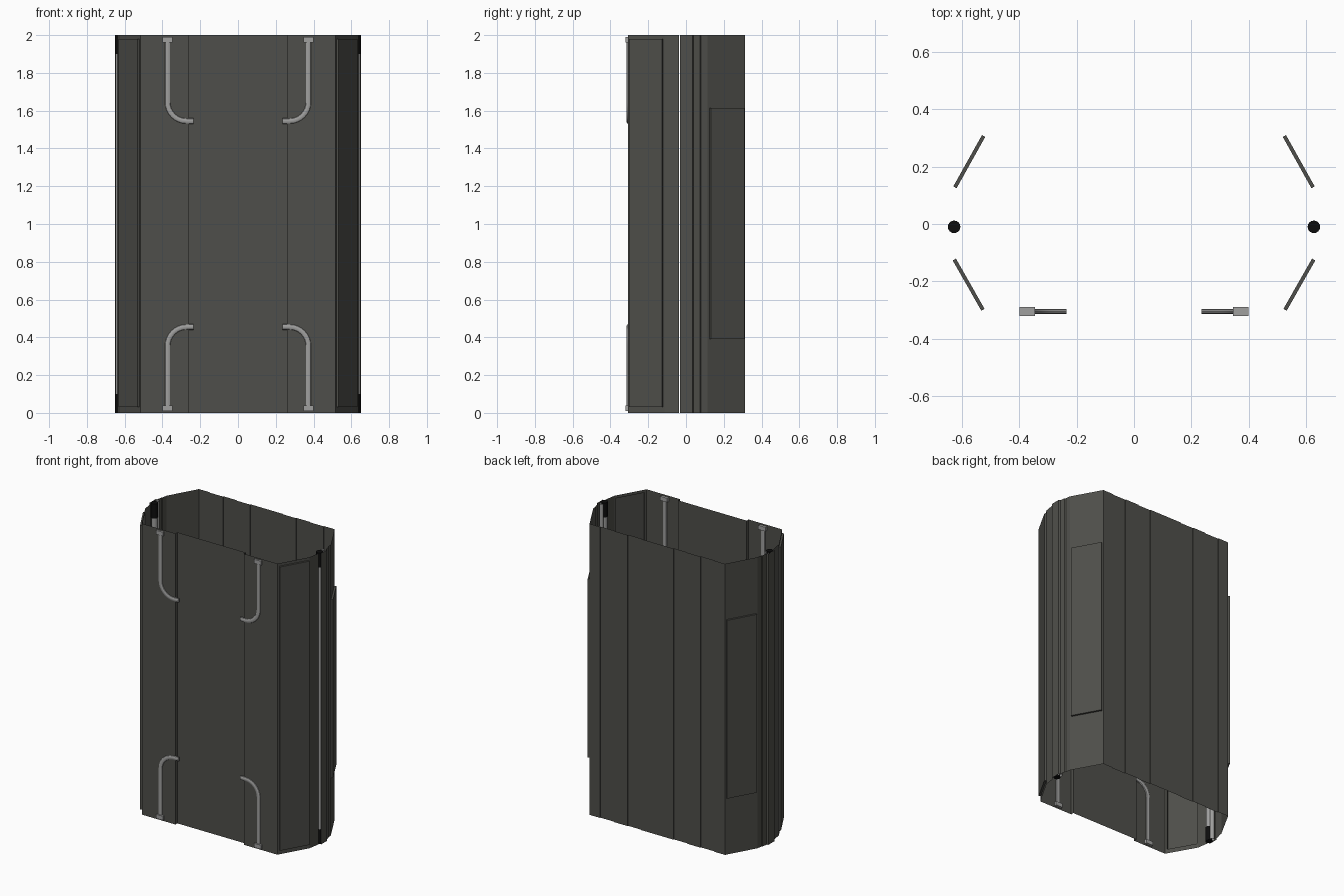
import bpy, bmesh, math
from mathutils import Vector

if "Cube" in bpy.data.objects:
    bpy.data.objects.remove(bpy.data.objects["Cube"])


def material(name, rgb):
    m = bpy.data.materials.new(name)
    m.diffuse_color = (*rgb, 1)
    m.use_nodes = True
    m.node_tree.nodes["Principled BSDF"].inputs["Base Color"].default_value = m.diffuse_color
    return m


WALL = material("dark olive grey", (0.078, 0.078, 0.069))
METAL = material("light metal grey", (0.35, 0.35, 0.345))
BLACK = material("black", (0.004, 0.004, 0.004))
H = 2.0


def finish(bm, name, mat, smooth=False):
    me = bpy.data.meshes.new(name)
    bm.to_mesh(me)
    bm.free()
    me.materials.append(mat)
    ob = bpy.data.objects.new(name, me)
    bpy.context.collection.objects.link(ob)
    if smooth:
        bpy.context.view_layer.objects.active = ob
        ob.select_set(True)
        bpy.ops.object.shade_smooth_by_angle()
        ob.select_set(False)
    return ob


def sheet(name, pts, z0=0.0, z1=H):
    """Thin vertical wall following a plan outline."""
    bm = bmesh.new()
    low = [bm.verts.new((x, y, z0)) for x, y in pts]
    top = [bm.verts.new((x, y, z1)) for x, y in pts]
    for i in range(len(pts) - 1):
        bm.faces.new((low[i], low[i + 1], top[i + 1], top[i]))
    return finish(bm, name, WALL)


def pushed_panel(name, p, q, t0, t1, z0, z1, depth):
    """Wall with a rectangular panel pushed outward."""
    p, q = Vector((*p, 0)), Vector((*q, 0))
    mid = (p + q) / 2
    n = Vector((q.y - p.y, p.x - q.x, 0)).normalized()
    if n.dot(mid) < 0:
        n = -n
    bm = bmesh.new()

    def ring(a, b, lo, hi, off):
        out = []
        for t, z in ((a, lo), (b, lo), (b, hi), (a, hi)):
            out.append(bm.verts.new(p.lerp(q, t) + n * off + Vector((0, 0, z))))
        return out
    rings = [ring(0, 1, 0, H, 0), ring(t0, t1, z0, z1, 0), ring(t0, t1, z0, z1, depth)]
    for a, b in zip(rings, rings[1:]):
        for i in range(4):
            j = (i + 1) % 4
            bm.faces.new((a[i], a[j], b[j], b[i]))
    bm.faces.new(rings[-1])
    bmesh.ops.recalc_face_normals(bm, faces=bm.faces)
    return finish(bm, name, WALL)


def cylinder(name, x, y, r, z0, z1, mat, caps=True):
    bm = bmesh.new()
    bmesh.ops.create_cone(bm, cap_ends=caps, segments=16, radius1=r, radius2=r, depth=z1 - z0)
    bmesh.ops.translate(bm, verts=bm.verts, vec=(x, y, (z0 + z1) / 2))
    return finish(bm, name, mat, True)


def box(name, lo, hi, mat):
    bm = bmesh.new()
    bmesh.ops.create_cube(bm, size=1)
    lo, hi = Vector(lo), Vector(hi)
    bmesh.ops.scale(bm, verts=bm.verts, vec=hi - lo)
    bmesh.ops.translate(bm, verts=bm.verts, vec=(lo + hi) / 2)
    return finish(bm, name, mat)


def sweep(name, path, y, w, d, mat):
    """Oval tube along an x/z path."""
    bm = bmesh.new()
    rings = []
    for i, pt in enumerate(path):
        tan = (path[min(i + 1, len(path) - 1)] - path[max(i - 1, 0)]).normalized()
        side = Vector((-tan.y, tan.x))
        ring = []
        for k in range(10):
            a = math.tau * k / 10
            c = pt + side * math.cos(a) * w
            ring.append(bm.verts.new((c.x, y + math.sin(a) * d, c.y)))
        rings.append(ring)
    for a, b in zip(rings, rings[1:]):
        for k in range(10):
            j = (k + 1) % 10
            bm.faces.new((a[k], a[j], b[j], b[k]))
    bm.faces.new(rings[0])
    bm.faces.new(rings[-1])
    bmesh.ops.recalc_face_normals(bm, faces=bm.faces)
    return finish(bm, name, mat, True)


# back wall of shallow stepped planks
edges = [-0.515, -0.435, -0.33, -0.225, -0.125, 0.125, 0.225, 0.33, 0.435, 0.515]
back = []
for i in range(9):
    y = 0.312 if i % 2 == 0 else 0.307
    back += [(edges[i], y), (edges[i + 1], y)]
sheet("back_wall", back[::-1])

# front wall with the middle set back
sheet("front_wall", [(-0.515, -0.308), (-0.26, -0.308), (-0.26, -0.287),
                     (0.26, -0.287), (0.26, -0.308), (0.515, -0.308)])

for s, side in ((1, "right"), (-1, "left")):
    # angled corner walls with raised panels
    pushed_panel(side + "_front_corner", (s * 0.515, -0.308), (s * 0.625, -0.115),
                 0.06, 0.97, 0.03, 1.98, 0.013)
    pushed_panel(side + "_back_corner", (s * 0.515, 0.312), (s * 0.625, 0.115),
                 0.04, 0.95, 0.39, 1.615, 0.013)
    # side walls, with a slit in front of the pole
    sheet(side + "_side_front", [(s * 0.625, -0.115), (s * 0.632, -0.07), (s * 0.637, -0.038)])
    sheet(side + "_side_back", [(s * 0.651, -0.031), (s * 0.651, 0.035), (s * 0.641, 0.04),
                                (s * 0.635, 0.075), (s * 0.63, 0.08), (s * 0.625, 0.115)])
    # poles with black end sleeves
    cylinder(side + "_pole", s * 0.628, -0.01, 0.02, 0.1, 1.9, METAL)
    cylinder(side + "_tube", s * 0.628, 0.021, 0.014, 0, H, METAL, False)
    for z0, end in ((0.0, "lower"), (1.9, "upper")):
        cylinder(side + "_" + end + "_sleeve", s * 0.628, -0.01, 0.022, z0, z0 + 0.1, BLACK)
    # bent handle bars and brackets on the front
    for up, end in ((1, "upper"), (-1, "lower")):
        def zz(z):
            return z if up > 0 else H - z
        r = 0.1
        path = [Vector((s * 0.373, zz(1.97)))]
        for k in range(9):
            a = math.pi / 2 * k / 8
            path.append(Vector((s * (0.373 - r + r * math.cos(a)), zz(1.545 + r - r * math.sin(a)))))
        path.append(Vector((s * 0.235, zz(1.545))))
        sweep(side + "_" + end + "_bar", path, -0.306, 0.015, 0.009, METAL)
        za, zb = sorted((zz(1.962), zz(1.99)))
        xa, xb = sorted((s * 0.346, s * 0.4))
        box(side + "_" + end + "_bracket", (xa, -0.321, za), (xb, -0.29, zb), METAL)
